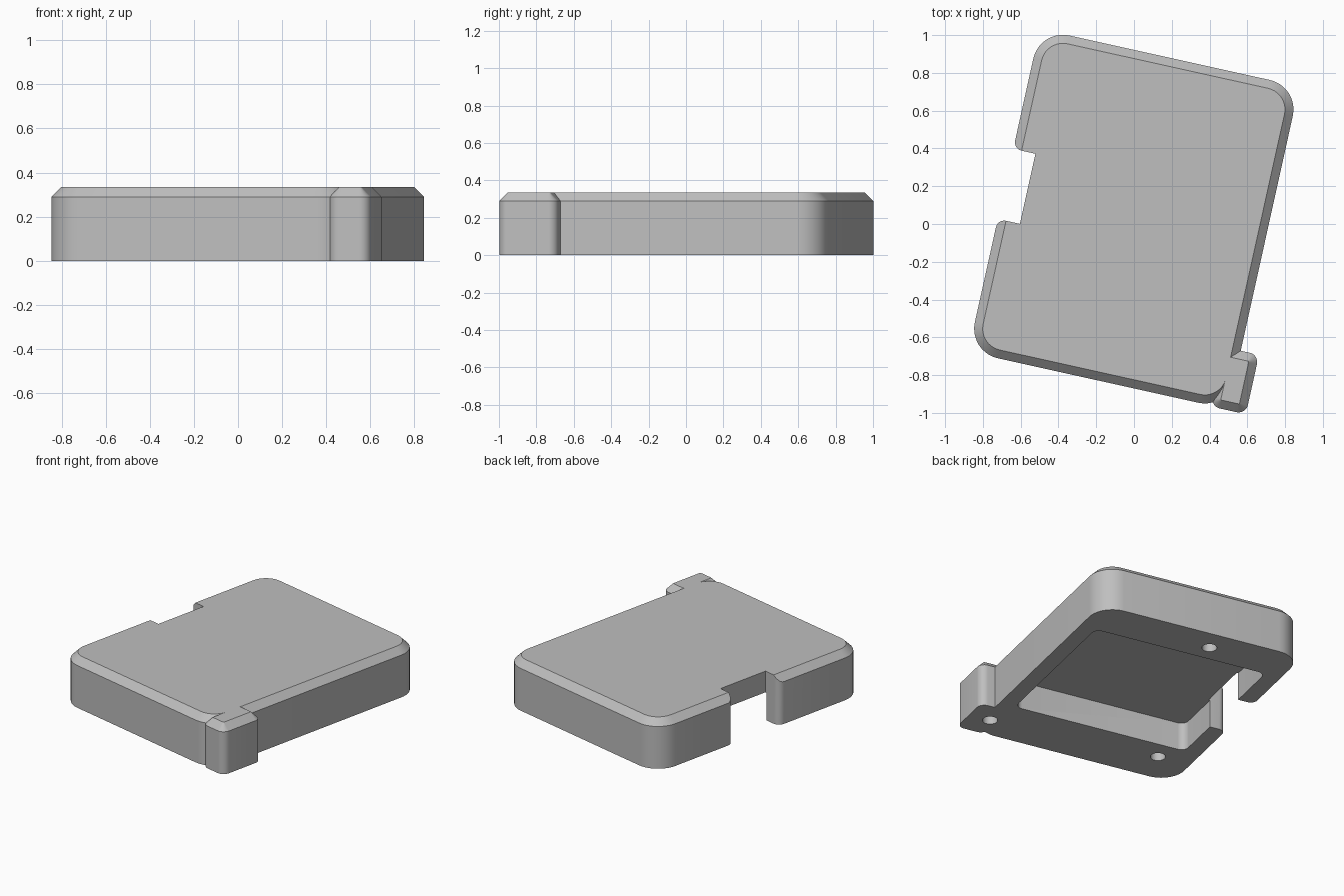
import bpy, bmesh
from math import sin, cos, pi, radians

if "Cube" in bpy.data.objects:
    bpy.data.objects.remove(bpy.data.objects["Cube"], do_unlink=True)

TURN = radians(-12.5)
HEIGHT, CHAMFER = 0.335, 0.045

grey = bpy.data.materials.new("plain_grey")
grey.use_nodes = True
GREY = (0.52, 0.52, 0.52, 1)
grey.diffuse_color = GREY
grey.node_tree.nodes["Principled BSDF"].inputs["Base Color"].default_value = GREY


def rounded_rect(x0, x1, y0, y1, r, inset=0, steps=10):
    """Counter-clockwise outline, shrunk by inset."""
    centres = [(x1 - r, y1 - r), (x0 + r, y1 - r), (x0 + r, y0 + r), (x1 - r, y0 + r)]
    pts = []
    for q, (cx, cy) in enumerate(centres):
        for i in range(steps + 1):
            a = (q + i / steps) * pi / 2
            pts.append((cx + (r - inset) * cos(a), cy + (r - inset) * sin(a)))
    return pts


def loft(name, levels):
    """Closed solid through (z, outline) levels."""
    bm = bmesh.new()
    rings = [[bm.verts.new((x, y, z)) for x, y in pts] for z, pts in levels]
    n = len(rings[0])
    for low, high in zip(rings, rings[1:]):
        for i in range(n):
            j = (i + 1) % n
            bm.faces.new((low[i], low[j], high[j], high[i]))
    bm.faces.new(rings[0][::-1])
    bm.faces.new(rings[-1])
    bmesh.ops.recalc_face_normals(bm, faces=bm.faces)
    mesh = bpy.data.meshes.new(name)
    bm.to_mesh(mesh)
    bm.free()
    mesh.materials.append(grey)
    ob = bpy.data.objects.new(name, mesh)
    bpy.context.collection.objects.link(ob)
    return ob


def chamfered_block(name, *rect):
    full = rounded_rect(*rect)
    top = rounded_rect(*rect, inset=CHAMFER)
    return loft(name, [(0, full), (HEIGHT - CHAMFER, full), (HEIGHT, top)])


def combine(target, tool, operation):
    mod = target.modifiers.new(tool.name, "BOOLEAN")
    mod.object, mod.operation, mod.solver = tool, operation, "EXACT"
    bpy.context.view_layer.objects.active = target
    bpy.ops.object.modifier_apply(modifier=mod.name)
    bpy.data.objects.remove(tool, do_unlink=True)


# Main shell and the corner tab that carries a screw hole
shell = chamfered_block("case_shell", -0.71, 0.697, -0.85, 0.90, 0.16)
combine(shell, chamfered_block("corner_tab", 0.605, 0.796, -0.855, -0.533, 0.05), "UNION")

# Recess in the underside
pocket = rounded_rect(-0.6, 0.59, -0.47, 0.615, 0.05)
combine(shell, loft("recess_cutter", [(-0.1, pocket), (0.19, pocket)]), "DIFFERENCE")

# Side opening with eased corners
ease = [(0.045 * (1 - cos(i * pi / 12)), 0.045 * (1 - sin(i * pi / 12))) for i in range(7)]
lower = [(-0.71 + dx, -0.13 - dy) for dx, dy in ease]
upper = [(-0.71 + dx, 0.25 + dy) for dx, dy in reversed(ease)]
opening = [(-0.8, -0.175)] + lower + [(-0.59, -0.13), (-0.59, 0.25)] + upper + [(-0.8, 0.295)]
combine(shell, loft("opening_cutter", [(-0.1, opening), (0.5, opening)]), "DIFFERENCE")

# Blind screw holes in the underside
for x, y in ((0.65, -0.69), (-0.485, -0.61), (-0.143, 0.74)):
    r = 0.047
    circle = [(x + r * cos(i * pi / 16), y + r * sin(i * pi / 16)) for i in range(32)]
    combine(shell, loft("hole_cutter", [(-0.1, circle), (0.2, circle)]), "DIFFERENCE")

# Smooth rounds, sharp edges, final turn
shell.rotation_euler.z = TURN
bpy.ops.object.select_all(action="DESELECT")
shell.select_set(True)
bpy.context.view_layer.objects.active = shell
bpy.ops.object.shade_smooth_by_angle(angle=radians(30))
